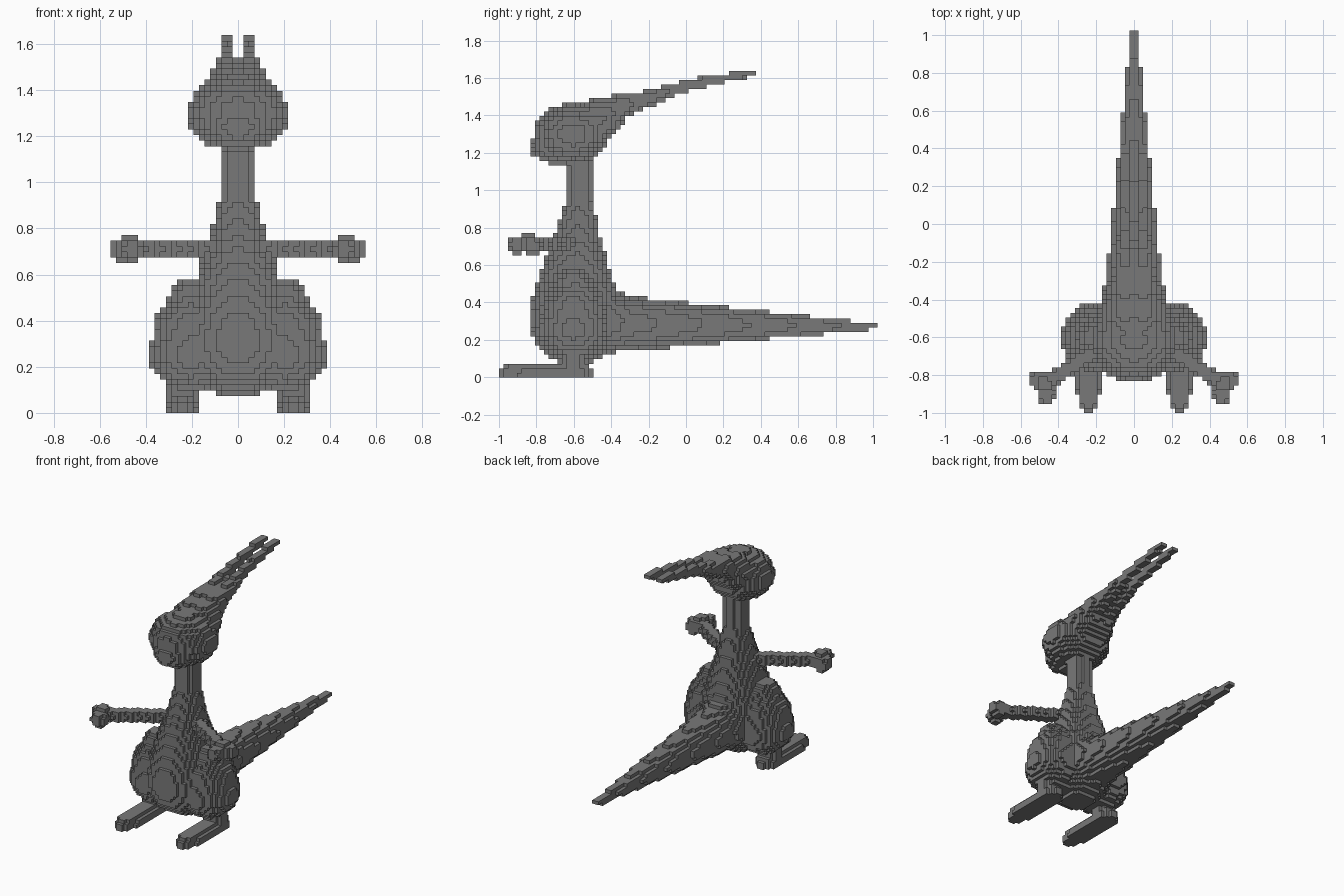
import bpy
import bmesh
from math import floor, sqrt
from mathutils import Vector

cube = bpy.data.objects.get("Cube")
if cube:
    bpy.data.objects.remove(cube, do_unlink=True)

V = 2 / 83                        # edge length of one block
ORIGIN = Vector((0, -1, 0))

grey = bpy.data.materials.new("mid grey")
grey.use_nodes = True
grey.diffuse_color = (0.19, 0.19, 0.19, 1)
bsdf = next(n for n in grey.node_tree.nodes if n.type == "BSDF_PRINCIPLED")
bsdf.inputs["Base Color"].default_value = grey.diffuse_color


def fill(lo, hi, inside):
    """Block cells between two corners whose centre passes the test."""
    a = [floor(c / V) for c in lo - ORIGIN]
    b = [floor(c / V) + 1 for c in hi - ORIGIN]
    a[2] = max(a[2], 0)
    cells = set()
    for i in range(a[0], b[0]):
        for j in range(a[1], b[1]):
            for k in range(a[2], b[2]):
                p = ORIGIN + Vector((i + 0.5, j + 0.5, k + 0.5)) * V
                if inside(p):
                    cells.add((i, j, k))
    return cells


def limb(*points):
    """Chain of tapered round rods through (x, y, z, radius) points."""
    cells = set()
    for s, e in zip(points, points[1:]):
        a, b = Vector(s[:3]), Vector(e[:3])
        d = b - a
        pad = Vector((1, 1, 1)) * max(s[3], e[3])
        lo = Vector(map(min, a, b)) - pad
        hi = Vector(map(max, a, b)) + pad

        def inside(p):
            t = min(1, max(0, (p - a).dot(d) / d.length_squared))
            return (p - a - d * t).length <= s[3] + (e[3] - s[3]) * t
        cells |= fill(lo, hi, inside)
    return cells


def ellipsoid(centre, radii):
    c, r = Vector(centre), Vector(radii)
    return fill(c - r, c + r, lambda p: sum(((p[n] - c[n]) / r[n]) ** 2 for n in range(3)) <= 1)


def lathe(profile):
    """Upright turned shape from (z, radius, y of axis) points."""
    cells = set()
    for (z0, r0, y0), (z1, r1, y1) in zip(profile, profile[1:]):
        r = max(r0, r1)

        def inside(p):
            t = (p.z - z0) / (z1 - z0)
            if not 0 <= t <= 1:
                return False
            return sqrt(p.x ** 2 + (p.y - y0 - (y1 - y0) * t) ** 2) <= r0 + (r1 - r0) * t
        cells |= fill(Vector((-r, min(y0, y1) - r, z0)), Vector((r, max(y0, y1) + r, z1)), inside)
    return cells


# Central parts
parts = {
    "body_and_neck": lathe([(0.07, 0.08, -0.59), (0.12, 0.17, -0.59), (0.18, 0.22, -0.59),
                            (0.27, 0.247, -0.59), (0.37, 0.245, -0.59), (0.46, 0.225, -0.59),
                            (0.56, 0.19, -0.59), (0.66, 0.158, -0.59), (0.76, 0.122, -0.58),
                            (0.86, 0.097, -0.575), (0.95, 0.073, -0.57), (1.25, 0.073, -0.57)]),
    "tail": limb((0, -0.5, 0.31, 0.2), (0, -0.3, 0.285, 0.147), (0, 1, 0.271, 0.02)),
    "head": ellipsoid((0, -0.61, 1.3), (0.22, 0.2, 0.165))
            | ellipsoid((0, -0.68, 1.24), (0.14, 0.157, 0.105)),
}

# Paired parts, described on the left side
pairs = {
    "crest_prong": limb((0.03, -0.54, 1.33, 0.14), (0.045, -0.46, 1.38, 0.115),
                        (0.05, -0.35, 1.45, 0.07), (0.05, -0.2, 1.49, 0.045),
                        (0.048, -0.05, 1.545, 0.034), (0.048, 0.1, 1.58, 0.03),
                        (0.048, 0.36, 1.63, 0.02)),
    "thigh": limb((0.2, -0.6, 0.27, 0.186), (0.2, -0.6, 0.36, 0.165), (0.2, -0.6, 0.48, 0.105)),
    "ankle": limb((0.241, -0.6, 0.05, 0.068), (0.241, -0.6, 0.15, 0.068)),
    "foot": limb((0.241, -0.94, 0.015, 0.058), (0.241, -0.85, 0.02, 0.065),
                 (0.241, -0.565, 0.02, 0.065)),
    "arm": limb((0.08, -0.6, 0.711, 0.042), (0.45, -0.83, 0.711, 0.04)),
    "hand": ellipsoid((0.505, -0.825, 0.705), (0.055, 0.055, 0.055))
            | ellipsoid((0.46, -0.9, 0.705), (0.05, 0.055, 0.05))
            | ellipsoid((0.475, -0.845, 0.73), (0.05, 0.05, 0.045)),
}
for name, cells in pairs.items():
    parts["left_" + name] = cells
    parts["right_" + name] = {(-1 - i, j, k) for i, j, k in cells}

solid = set().union(*parts.values())


def build(name, cells):
    """Mesh the outer faces of a part's blocks."""
    bm = bmesh.new()
    corners = {}

    def corner(c):
        if c not in corners:
            corners[c] = bm.verts.new(ORIGIN + Vector(c) * V)
        return corners[c]

    for cell in cells:
        for axis in range(3):
            u, w = (axis + 1) % 3, (axis + 2) % 3
            for side in (0, 1):
                near = list(cell)
                near[axis] += 2 * side - 1
                if tuple(near) in solid:
                    continue
                loop = []
                for du, dw in ((0, 0), (1, 0), (1, 1), (0, 1)):
                    c = list(cell)
                    c[axis] += side
                    c[u] += du
                    c[w] += dw
                    loop.append(corner(tuple(c)))
                bm.faces.new(loop if side else loop[::-1])
    mesh = bpy.data.meshes.new(name)
    bm.to_mesh(mesh)
    bm.free()
    mesh.materials.append(grey)
    bpy.context.scene.collection.objects.link(bpy.data.objects.new(name, mesh))


used = set()
for name, cells in parts.items():
    build(name, cells - used)     # overlapping blocks belong to the first part
    used |= cells
